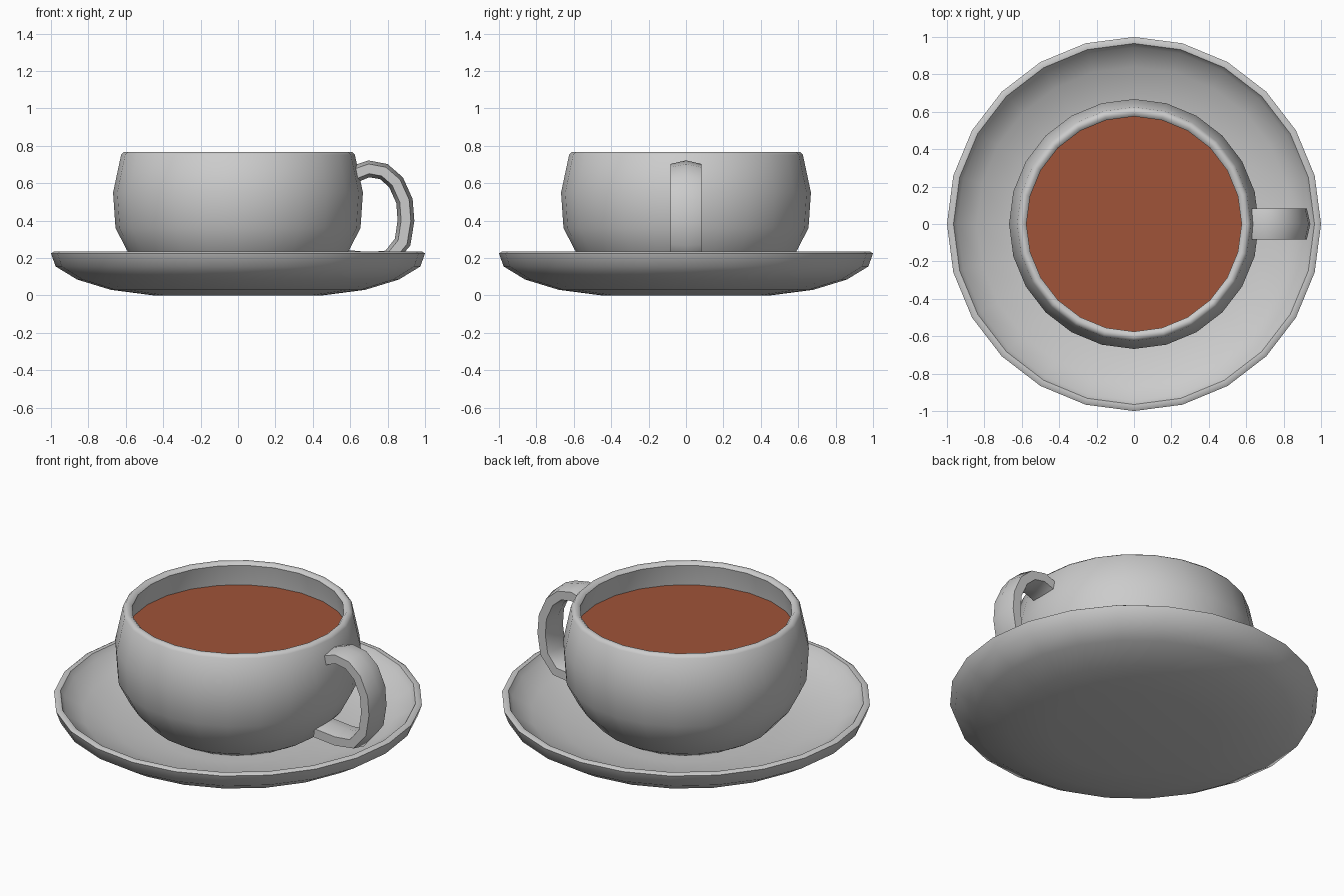
import bpy, bmesh, math
from mathutils import Vector

if "Cube" in bpy.data.objects:
    bpy.data.objects.remove(bpy.data.objects["Cube"])

SEG = 24


def material(name, rgb):
    m = bpy.data.materials.new(name)
    m.diffuse_color = (*rgb, 1)
    m.use_nodes = True
    m.node_tree.nodes["Principled BSDF"].inputs["Base Color"].default_value = m.diffuse_color
    return m


china = material("grey china", (0.60, 0.60, 0.60))
tea = material("brown tea", (0.35, 0.088, 0.04))


def finish(name, bm, mat, angle=50):
    bmesh.ops.recalc_face_normals(bm, faces=bm.faces)
    me = bpy.data.meshes.new(name)
    bm.to_mesh(me)
    bm.free()
    me.materials.append(mat)
    me.shade_smooth()
    me.set_sharp_from_angle(angle=math.radians(angle))
    ob = bpy.data.objects.new(name, me)
    bpy.context.collection.objects.link(ob)
    return ob


def bridge(bm, rings, closed_ends=True):
    for a, b in zip(rings, rings[1:]):
        n = len(a)
        for i in range(n):
            j = (i + 1) % n
            bm.faces.new((a[i], a[j], b[j], b[i]))
    if closed_ends:
        bm.faces.new(rings[0])
        bm.faces.new(rings[-1])


def lathe(name, profile, mat):
    """Turn a list of (radius, z) about the z axis, with both ends capped."""
    bm = bmesh.new()
    rings = [[bm.verts.new((r * math.cos(i * math.tau / SEG),
                            r * math.sin(i * math.tau / SEG), z))
              for i in range(SEG)] for r, z in profile]
    bridge(bm, rings)
    return finish(name, bm, mat)


# Saucer: underside, rim, then dished top
lathe("saucer", [(0.45, 0.0), (0.68, 0.03), (0.86, 0.085), (0.975, 0.155),
                 (1.0, 0.225), (0.985, 0.234), (0.965, 0.232), (0.945, 0.20),
                 (0.84, 0.135), (0.67, 0.085), (0.46, 0.055)], china)

# Cup: outer bowl, rounded rim, inner wall
lathe("cup", [(0.38, 0.055), (0.49, 0.12), (0.59, 0.235), (0.655, 0.36),
              (0.668, 0.55), (0.625, 0.752), (0.61, 0.767), (0.59, 0.767),
              (0.575, 0.752), (0.612, 0.55), (0.60, 0.38), (0.53, 0.26),
              (0.42, 0.15), (0.3, 0.11)], china)

# Tea surface, edge tucked into the cup wall
bm = bmesh.new()
bmesh.ops.create_circle(bm, cap_ends=True, segments=SEG, radius=0.605)
for v in bm.verts:
    v.co.z = 0.625
for f in bm.faces:
    if f.normal.z < 0:
        f.normal_flip()
me = bpy.data.meshes.new("tea_surface")
bm.to_mesh(me)
bm.free()
me.materials.append(tea)
bpy.context.collection.objects.link(bpy.data.objects.new("tea_surface", me))

# Handle: rounded strap section swept along a path in the xz plane
path = [Vector((x, 0, z)) for x, z in [
    (0.61, 0.64), (0.64, 0.655), (0.70, 0.677), (0.78, 0.662), (0.845, 0.605),
    (0.89, 0.505), (0.898, 0.40), (0.88, 0.285), (0.81, 0.20),
    (0.70, 0.187), (0.56, 0.20)]]
section = [(0.083, 0.026), (0, 0.045), (-0.083, 0.026),
           (-0.083, -0.026), (0, -0.045), (0.083, -0.026)]
bm = bmesh.new()
rings = []
for i, p in enumerate(path):
    t = (path[min(i + 1, len(path) - 1)] - path[max(i - 1, 0)]).normalized()
    out = Vector((-t.z, 0, t.x))
    rings.append([bm.verts.new(p + Vector((0, y, 0)) + out * o)
                  for y, o in section])
bridge(bm, rings)
finish("handle", bm, china, 65)
